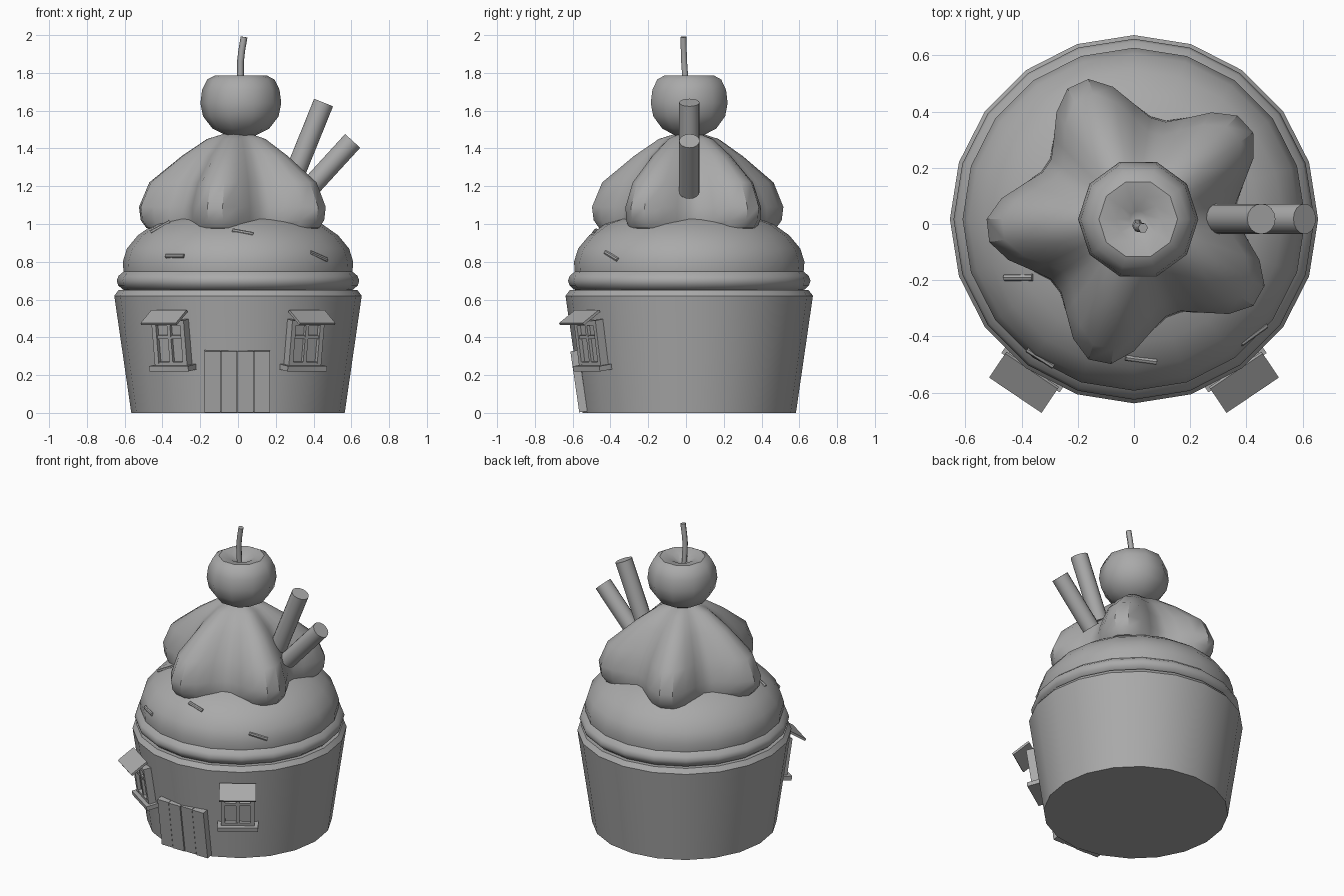
import bpy
import bmesh
from math import sin, cos, pi, radians
from mathutils import Vector, Matrix

cube = bpy.data.objects.get("Cube")
if cube:
    bpy.data.objects.remove(cube, do_unlink=True)

CY = 0.017                # the cup sits slightly back from the middle
LEAN = radians(8.3)       # outward slope of the cup wall

grey = bpy.data.materials.new("plain grey")
grey.use_nodes = True
colour = (0.4, 0.4, 0.4, 1)
grey.diffuse_color = colour
grey.node_tree.nodes["Principled BSDF"].inputs["Base Color"].default_value = colour


def finish(name, bm, smooth=True):
    bmesh.ops.remove_doubles(bm, verts=bm.verts, dist=0.0005)
    bmesh.ops.recalc_face_normals(bm, faces=bm.faces)
    mesh = bpy.data.meshes.new(name)
    bm.to_mesh(mesh)
    bm.free()
    mesh.materials.append(grey)
    obj = bpy.data.objects.new(name, mesh)
    bpy.context.collection.objects.link(obj)
    if smooth:
        bpy.ops.object.select_all(action="DESELECT")
        obj.select_set(True)
        bpy.context.view_layer.objects.active = obj
        bpy.ops.object.shade_smooth_by_angle(angle=radians(38))
    return obj


def lathe(name, rings, sides, centre=(0, CY), lobe=lambda a: 0):
    """Rings are (height, radius) or (height, valley radius, tip radius)."""
    bm = bmesh.new()
    loops = []
    for ring in rings:
        z, low, high = ring[0], ring[1], ring[-1]
        loop = []
        for i in range(sides):
            a = 2 * pi * i / sides
            r = low + (high - low) * lobe(a)
            loop.append(bm.verts.new((centre[0] + r * cos(a), centre[1] + r * sin(a), z)))
        loops.append(loop)
    for lower, upper in zip(loops, loops[1:]):
        for i in range(sides):
            j = (i + 1) % sides
            bm.faces.new((lower[i], lower[j], upper[j], upper[i]))
    return finish(name, bm)


def rod(name, start, end, radius, sides=12):
    start, end = Vector(start), Vector(end)
    axis = end - start
    bm = bmesh.new()
    place = Matrix.Translation((start + end) / 2) @ axis.to_track_quat("Z", "Y").to_matrix().to_4x4()
    bmesh.ops.create_cone(bm, cap_ends=True, segments=sides, radius1=radius,
                          radius2=radius, depth=axis.length, matrix=place)
    return finish(name, bm)


def box(name, frame, centre, size, pitch=0):
    bm = bmesh.new()
    place = (frame @ Matrix.Translation(centre) @ Matrix.Rotation(radians(pitch), 4, "X")
             @ Matrix.Diagonal((*size, 1)))
    bmesh.ops.create_cube(bm, size=1, matrix=place)
    return finish(name, bm, smooth=False)


def wall_frame(angle, radius, height):
    """Frame on the sloping cup wall, facing outward along its own -y."""
    return (Matrix.Translation((0, CY, 0)) @ Matrix.Rotation(radians(angle), 4, "Z")
            @ Matrix.Translation((0, -radius, height)) @ Matrix.Rotation(LEAN, 4, "X"))


# Cup and the cake dome with its bulging lower rim
lathe("cup", [(0, 0), (0, 0.565), (0.62, 0.655), (0.65, 0.632), (0.645, 0.56), (0.645, 0)], 20)
lathe("cake_top", [(0.64, 0.56), (0.653, 0.61), (0.675, 0.634), (0.70, 0.642), (0.725, 0.633),
                   (0.748, 0.606), (0.80, 0.61), (0.87, 0.588), (0.94, 0.53),
                   (1.0, 0.445), (1.05, 0.3), (1.08, 0)], 20)

# Five-pointed cream swirl
lathe("cream", [(0.95, 0.36, 0.38), (0.98, 0.36, 0.49), (1.02, 0.365, 0.52), (1.09, 0.36, 0.53),
                (1.22, 0.31, 0.475), (1.36, 0.22, 0.30), (1.45, 0.13, 0.165), (1.5, 0)],
      40, lobe=lambda a: ((1 + cos(5 * (a - radians(40)))) / 2) ** 1.1)

# Cherry with a dimple, and its bent stem
lathe("cherry", [(1.455, 0), (1.465, 0.07), (1.505, 0.15), (1.57, 0.2), (1.64, 0.214),
                 (1.71, 0.205), (1.765, 0.178), (1.785, 0.14), (1.775, 0.08),
                 (1.745, 0.03), (1.735, 0)], 10, centre=(0.015, CY))
curve = bpy.data.curves.new("cherry_stem", "CURVE")
curve.dimensions = "3D"
curve.bevel_depth = 0.018
curve.bevel_resolution = 1
curve.use_fill_caps = True
spline = curve.splines.new("POLY")
path = [(0.013, 0, 1.72), (0.013, -0.01, 1.86), (0.02, -0.012, 1.92), (0.032, -0.014, 1.99)]
spline.points.add(len(path) - 1)
for point, co in zip(spline.points, path):
    point.co = (*co, 1)
curve.materials.append(grey)
bpy.context.collection.objects.link(bpy.data.objects.new("cherry_stem", curve))

# Wafer sticks
rod("tall_wafer", (0.29, 0.018, 1.24), (0.453, 0.018, 1.643), 0.054, 16)
rod("short_wafer", (0.36, 0.018, 1.17), (0.607, 0.018, 1.44), 0.054, 16)

# Sprinkles on the front of the cake
sprinkles = [((-0.46, -0.19, 0.955), (-0.36, -0.19, 1.01)),
             ((-0.38, -0.445, 0.83), (-0.285, -0.505, 0.83)),
             ((-0.03, -0.475, 0.965), (0.08, -0.49, 0.945)),
             ((0.38, -0.425, 0.85), (0.47, -0.36, 0.81))]
for start, end in sprinkles:
    rod("sprinkle", start, end, 0.012, 8)

# Plank door
door = wall_frame(0, 0.572, 0.169)
for i in range(4):
    x = -0.135 + 0.0875 * i
    box("door_plank", door, (x, -0.004 * (i % 2), 0), (0.083, 0.06, 0.326))
box("door_backing", door, (-0.004, 0.008, 0), (0.34, 0.06, 0.32))

# Windows with frame, crossbars, sill and awning
for side in (-1, 1):
    wall = wall_frame(34 * side, 0.62, 0.36)
    for x in (-0.09, 0.09):
        box("window_jamb", wall, (x, 0, 0.01), (0.026, 0.06, 0.25))
    for z in (-0.1, 0.12):
        box("window_rail", wall, (0, 0, z), (0.18, 0.058, 0.026))
    box("window_pane", wall, (0, 0.012, 0.01), (0.17, 0.04, 0.23))
    box("window_mullion", wall, (0, 0, 0.01), (0.02, 0.05, 0.23))
    box("window_crossbar", wall, (0, 0, 0.045), (0.17, 0.046, 0.018))
    box("window_sill", wall, (0, -0.012, -0.12), (0.25, 0.085, 0.028))
    box("window_awning", wall, (0, -0.058, 0.155), (0.225, 0.125, 0.014), pitch=26)
